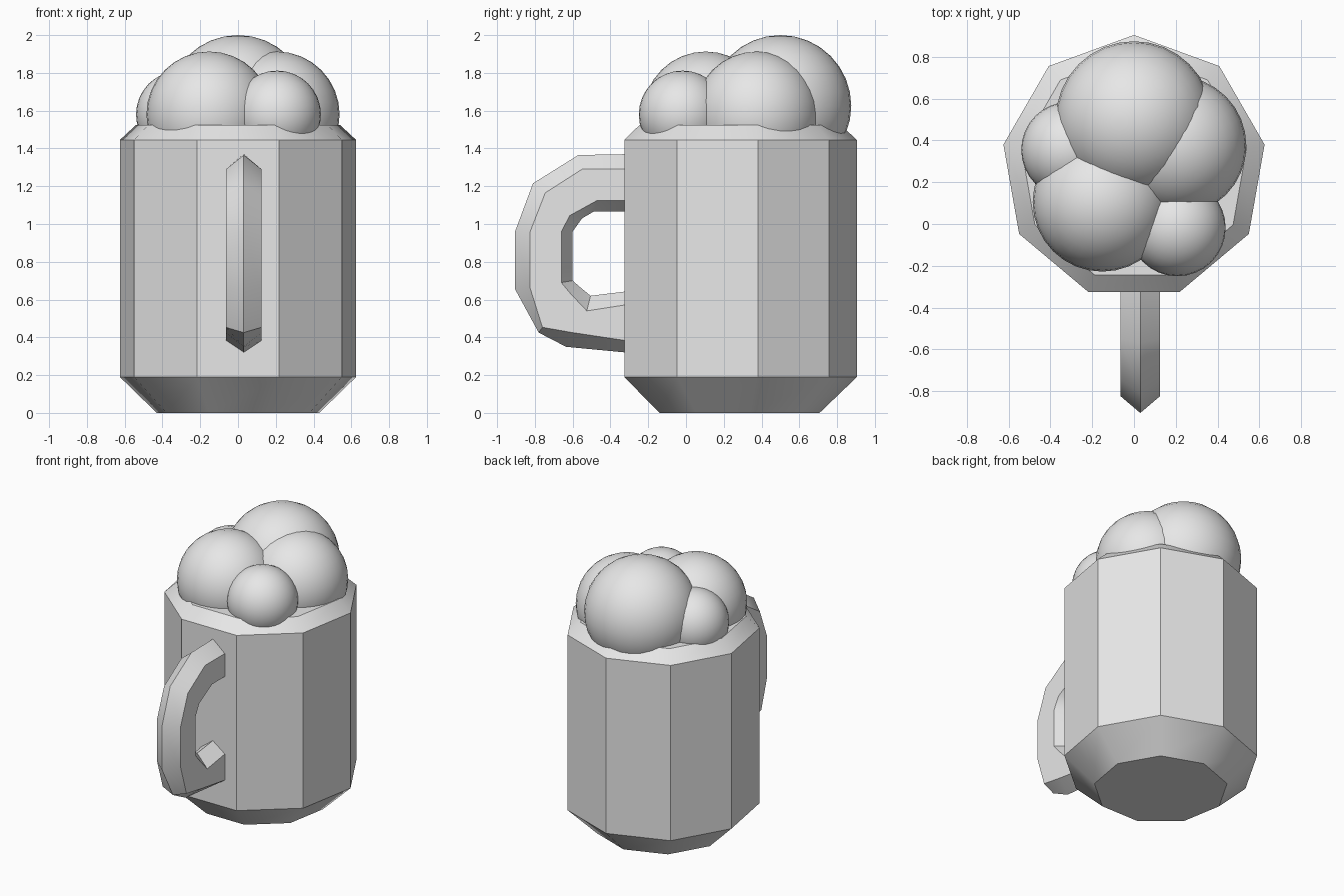
import bpy, bmesh, math

if "Cube" in bpy.data.objects:
    bpy.data.objects.remove(bpy.data.objects["Cube"])

grey = bpy.data.materials.new("light_grey")
grey.diffuse_color = (0.8, 0.8, 0.8, 1)
grey.use_nodes = True
grey.node_tree.nodes["Principled BSDF"].inputs["Base Color"].default_value = grey.diffuse_color


def finish(obj):
    obj.data.materials.append(grey)
    bpy.ops.object.select_all(action='DESELECT')
    obj.select_set(True)
    bpy.context.view_layer.objects.active = obj
    bpy.ops.object.shade_smooth_by_angle(angle=math.radians(30))


def loft(name, rings, close_ends=True):
    """Skin a list of equally sized rings of points and cap both ends."""
    bm = bmesh.new()
    vs = [[bm.verts.new(p) for p in ring] for ring in rings]
    n = len(rings[0])
    for a, b in zip(vs, vs[1:]):
        for i in range(n):
            j = (i + 1) % n
            bm.faces.new((a[i], a[j], b[j], b[i]))
    bm.faces.new(vs[0][::-1])
    bm.faces.new(vs[-1])
    bmesh.ops.recalc_face_normals(bm, faces=bm.faces)
    mesh = bpy.data.meshes.new(name)
    bm.to_mesh(mesh)
    bm.free()
    obj = bpy.data.objects.new(name, mesh)
    bpy.context.collection.objects.link(obj)
    finish(obj)
    return obj


# Nine-sided mug body with chamfered base and rim
CY = 0.27
profile = [(0.437, 0), (0.635, 0.19), (0.635, 1.445), (0.548, 1.525)]
loft("mug_body", [[(r * math.sin(-k * math.tau / 9),
                    CY + r * math.cos(k * math.tau / 9), z) for k in range(9)]
                  for r, z in profile])

# Handle: hexagonal section, each ring given as
# outer ridge, outer side, inner side, inner ridge in (y, z)
sections = [
    [(-0.30, 1.37), (-0.30, 1.29), (-0.30, 1.125), (-0.30, 1.065)],
    [(-0.57, 1.365), (-0.55, 1.29), (-0.47, 1.125), (-0.49, 1.065)],
    [(-0.81, 1.215), (-0.745, 1.165), (-0.615, 1.045), (-0.55, 1.03)],
    [(-0.905, 0.96), (-0.825, 0.96), (-0.66, 0.96), (-0.60, 0.96)],
    [(-0.905, 0.655), (-0.825, 0.66), (-0.66, 0.69), (-0.60, 0.70)],
    [(-0.78, 0.425), (-0.76, 0.453), (-0.61, 0.63), (-0.56, 0.665)],
    [(-0.635, 0.35), (-0.60, 0.425), (-0.525, 0.54), (-0.505, 0.62)],
    [(-0.30, 0.318), (-0.30, 0.38), (-0.30, 0.575), (-0.30, 0.645)],
]
HX, HW = 0.03, 0.094
rings = []
for o, s, t, i in sections:
    rings.append([(HX, *o), (HX + HW, *s), (HX + HW, *t),
                  (HX, *i), (HX - HW, *t), (HX - HW, *s)])
loft("handle", rings)

# Foam bubbles
bubbles = [(0.0, 0.50, 1.625, 0.375), (-0.152, 0.105, 1.58, 0.333),
           (0.205, 0.375, 1.58, 0.333), (-0.31, 0.355, 1.58, 0.23),
           (0.207, -0.018, 1.58, 0.232)]
for k, (x, y, z, r) in enumerate(bubbles, 1):
    bpy.ops.mesh.primitive_uv_sphere_add(segments=32, ring_count=16,
                                         radius=r, location=(x, y, z))
    obj = bpy.context.object
    obj.name = f"foam_bubble_{k}"
    finish(obj)
